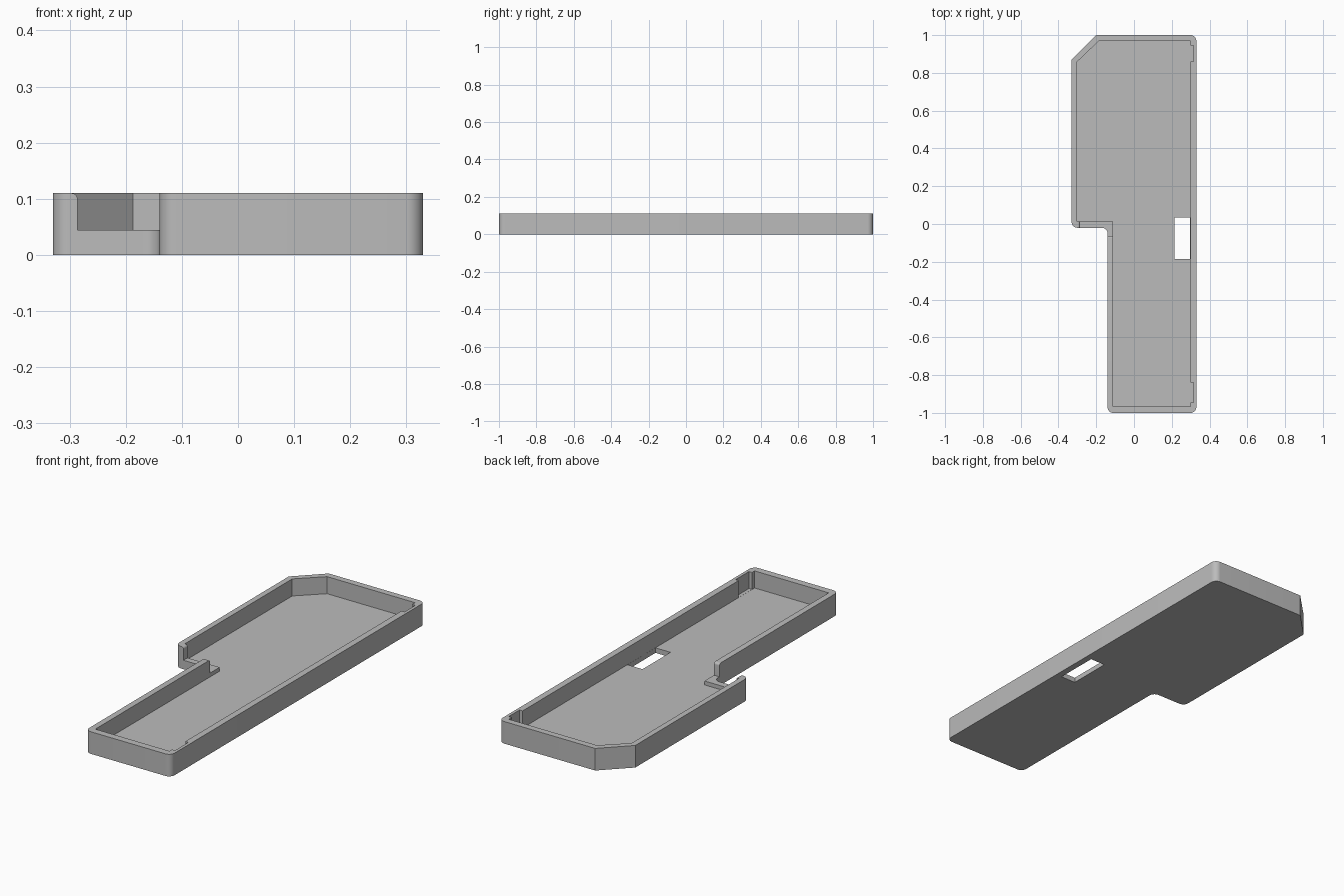
import bpy, bmesh
from math import sin, cos, pi
from mathutils import Vector

if "Cube" in bpy.data.objects:
    bpy.data.objects.remove(bpy.data.objects["Cube"])

HEIGHT, FLOOR, LEDGE, RADIUS = 0.11, 0.025, 0.0445, 0.03

grey = bpy.data.materials.new("plain grey")
grey.use_nodes = True
colour = (0.5, 0.5, 0.5, 1)
grey.diffuse_color = colour
grey.node_tree.nodes["Principled BSDF"].inputs["Base Color"].default_value = colour


def rounded(corners, radius, steps=8):
    """Outline whose right-angled corners flagged True become arcs."""
    points = []
    for i, (x, y, is_round) in enumerate(corners):
        p = Vector((x, y))
        if not is_round:
            points.append(p)
            continue
        before = (Vector(corners[i - 1][:2]) - p).normalized()
        after = (Vector(corners[(i + 1) % len(corners)][:2]) - p).normalized()
        centre = p + (before + after) * radius
        for k in range(steps + 1):
            a = pi / 2 * k / steps
            points.append(centre - radius * (after * cos(a) + before * sin(a)))
    return points


def prism(name, outline, low, high, place=lambda u, v, w: (u, v, w)):
    """Extrude an outline from low to high along the third local axis."""
    bm = bmesh.new()
    rings = [[bm.verts.new(place(u, v, w)) for u, v in outline] for w in (low, high)]
    bm.faces.new(rings[0])
    bm.faces.new(rings[1])
    n = len(outline)
    for i in range(n):
        j = (i + 1) % n
        bm.faces.new((rings[0][i], rings[0][j], rings[1][j], rings[1][i]))
    bmesh.ops.recalc_face_normals(bm, faces=bm.faces)
    mesh = bpy.data.meshes.new(name)
    bm.to_mesh(mesh)
    bm.free()
    mesh.materials.append(grey)
    obj = bpy.data.objects.new(name, mesh)
    bpy.context.collection.objects.link(obj)
    return obj


def box(name, x0, x1, y0, y1, z0, z1):
    return prism(name, [(x0, y0), (x1, y0), (x1, y1), (x0, y1)], z0, z1)


def notch_profile(end, far, r=0.011):
    """Notch section whose wall end is rounded over at the rim."""
    side = 1 if end > far else -1
    arc = [(end + side * r * (1 - cos(pi / 2 * k / 6)),
            HEIGHT - r + r * sin(pi / 2 * k / 6)) for k in range(7)]
    return [(far, LEDGE), (end, LEDGE)] + arc + [(end + side * r, 0.15), (far, 0.15)]


# Outer shell: wide rear with a clipped corner, narrow front
tray = prism("tray", rounded([
    (-0.14, -1, True), (0.33, -1, True), (0.33, 1, True), (-0.2, 1, False),
    (-0.33, 0.87, False), (-0.33, -0.02, True), (-0.14, -0.02, True)], RADIUS), 0, HEIGHT)

# Cavity above the floor
cutters = [prism("cavity_cutter", [
    (-0.11, -0.965), (0.298, -0.965), (0.298, 0.968), (-0.187, 0.968),
    (-0.302, 0.858), (-0.302, 0.012), (-0.11, 0.012)], FLOOR, 0.2)]

# Slot through the floor
cutters.append(box("slot_cutter", 0.215, 0.2975, -0.185, 0.035, -0.05, 0.05))

# Notch in the step wall and in the adjoining side wall
cutters.append(prism("step_notch_cutter", notch_profile(-0.286, -0.09), -0.05, 0.03,
                     lambda u, v, w: (u, w, v)))
cutters.append(prism("side_notch_cutter", notch_profile(-0.063, 0.02), -0.17, -0.095,
                     lambda u, v, w: (w, u, v)))

# Shallow recesses at both ends of the left wall
for name, y0, y1 in (("rear", 0.86, 0.945), ("front", -0.945, -0.84)):
    cutters.append(box(name + "_recess_cutter", 0.28, 0.315, y0, y1, FLOOR + 0.0005, 0.2))

# Cut everything out of the shell
bpy.context.view_layer.objects.active = tray
tray.select_set(True)
for cutter in cutters:
    cutter.hide_render = True
    mod = tray.modifiers.new(cutter.name, "BOOLEAN")
    mod.operation, mod.solver, mod.object = "DIFFERENCE", "EXACT", cutter
    bpy.ops.object.modifier_apply(modifier=mod.name)
    bpy.data.objects.remove(cutter)

bpy.ops.object.shade_smooth_by_angle(angle=pi / 6)
